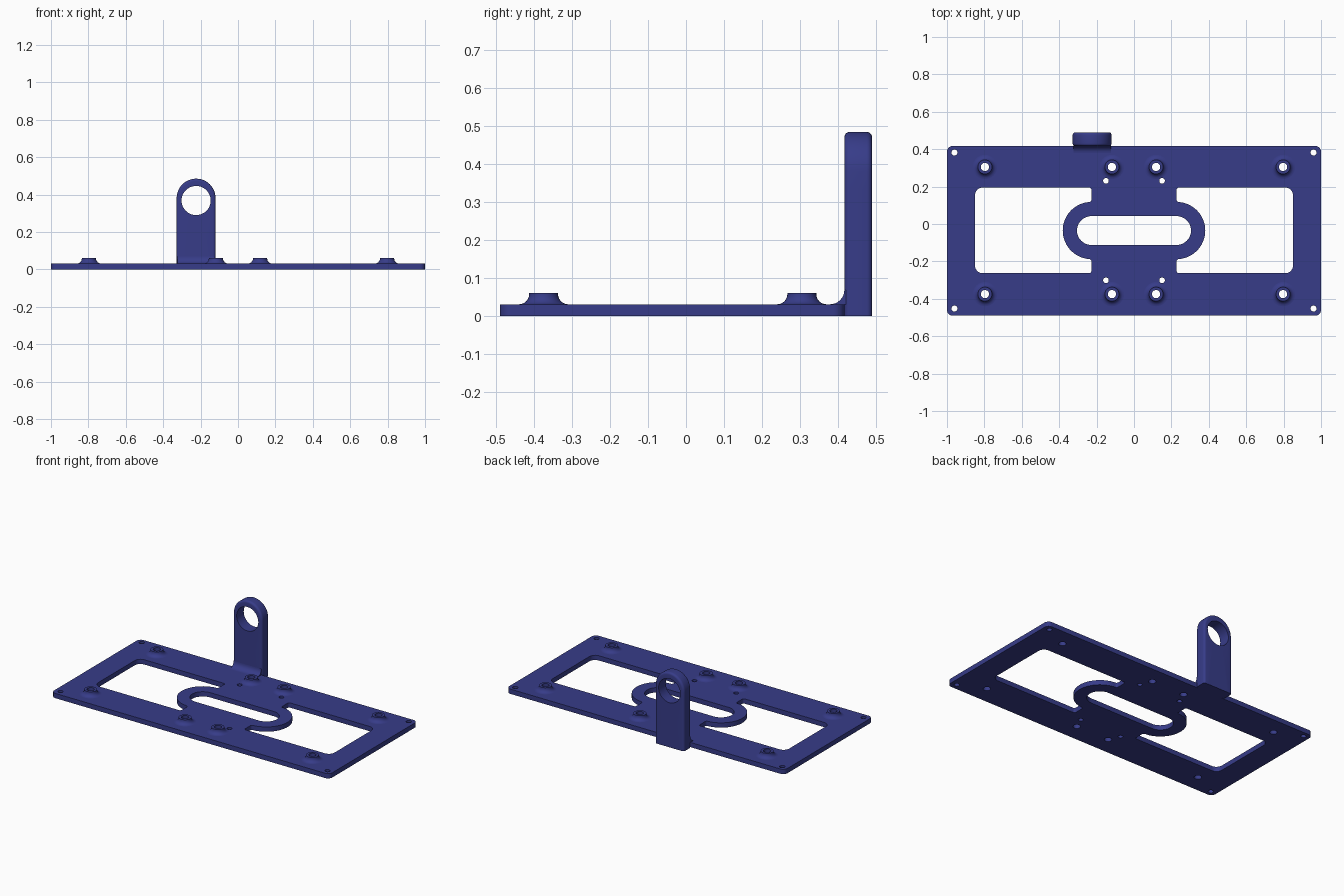
import bpy, bmesh, math
from mathutils import Vector

if "Cube" in bpy.data.objects:
    bpy.data.objects.remove(bpy.data.objects["Cube"])

navy = bpy.data.materials.new("navy_blue")
navy.diffuse_color = (0.038, 0.045, 0.25, 1)
navy.use_nodes = True
navy.node_tree.nodes["Principled BSDF"].inputs["Base Color"].default_value = navy.diffuse_color

T = 0.031              # plate thickness
Y0, Y1 = -0.49, 0.417  # plate front and back edge
YC = -0.035            # centre line of plate
TAB_X, TAB_W, TAB_Y = -0.224, 0.104, 0.49


def finish(obj):
    obj.data.materials.clear()
    obj.data.materials.append(navy)
    bpy.ops.object.select_all(action='DESELECT')
    obj.select_set(True)
    bpy.context.view_layer.objects.active = obj
    bpy.ops.object.shade_smooth_by_angle(angle=math.radians(32))


def from_bmesh(name, bm):
    bmesh.ops.recalc_face_normals(bm, faces=bm.faces)
    me = bpy.data.meshes.new(name)
    bm.to_mesh(me)
    bm.free()
    obj = bpy.data.objects.new(name, me)
    bpy.context.collection.objects.link(obj)
    finish(obj)
    return obj


def arc(cx, cy, r, a0, a1, n):
    return [(cx + r * math.cos(math.radians(a0 + (a1 - a0) * i / n)),
             cy + r * math.sin(math.radians(a0 + (a1 - a0) * i / n))) for i in range(n + 1)]


def circle(cx, cy, r, n=32):
    return arc(cx, cy, r, 0, 360, n)[:-1]


def rounded(corners, n=6):
    """Right-angled corners (x, y, radius) turned into a rounded outline."""
    out = []
    for i, (x, y, r) in enumerate(corners):
        p = Vector((x, y))
        if r == 0:
            out.append((x, y))
            continue
        a = (Vector(corners[i - 1][:2]) - p).normalized() * r
        b = (Vector(corners[(i + 1) % len(corners)][:2]) - p).normalized() * r
        for k in range(n + 1):
            t = math.pi / 2 * k / n
            out.append(tuple(p + a * (1 - math.sin(t)) + b * (1 - math.cos(t))))
    return out


# Base plate: outline with windows, slot and holes
loops = [rounded([(-1, Y0, .03), (1, Y0, .03), (1, Y1, .03), (-1, Y1, .03)])]
bulge = [(x, y, 0) for x, y in arc(.228, YC, .153, -80, 80, 28)]
window = rounded([(.228, YC + .153, .012), (.228, .195, .012), (.85, .195, .04),
                  (.85, -.263, .04), (.228, -.263, .012), (.228, YC - .153, .012)] + bulge)
loops += [window, [(-x, y) for x, y in window]]
loops.append(arc(.228, YC, .077, -90, 90, 24) + arc(-.228, YC, .077, 90, 270, 24))
posts = [(x, YC + s * .34) for x in (-.797, -.118, .118, .797) for s in (-1, 1)]
loops += [circle(x, y, .022) for x, y in posts]
for sx in (-1, 1):
    for sy in (-1, 1):
        loops.append(circle(sx * .96, YC + sy * .417, .016, 24))
        loops.append(circle(sx * .15, YC + sy * .266, .015, 24))

curve = bpy.data.curves.new("base_plate_outline", 'CURVE')
curve.dimensions = '2D'
curve.fill_mode = 'BOTH'
curve.extrude = T / 2
for pts in loops:
    sp = curve.splines.new('POLY')
    sp.points.add(len(pts) - 1)
    for p, (x, y) in zip(sp.points, pts):
        p.co = (x, y, 0, 1)
    sp.use_cyclic_u = True
tmp = bpy.data.objects.new("outline", curve)
bpy.context.collection.objects.link(tmp)
bpy.context.view_layer.update()
mesh = bpy.data.meshes.new_from_object(tmp.evaluated_get(bpy.context.evaluated_depsgraph_get()))
bpy.data.objects.remove(tmp)
bm = bmesh.new()
bm.from_mesh(mesh)
bmesh.ops.remove_doubles(bm, verts=bm.verts, dist=1e-5)
bmesh.ops.translate(bm, verts=bm.verts, vec=(0, 0, T / 2))
from_bmesh("base_plate", bm)


# Lofting helper for closed rings of equal length
def loft(bm, rings, close):
    vs = [[bm.verts.new(p) for p in ring] for ring in rings]
    n = len(vs[0])
    for k in range(len(vs) if close else len(vs) - 1):
        a, b = vs[k], vs[(k + 1) % len(vs)]
        for i in range(n):
            j = (i + 1) % n
            bm.faces.new((a[i], a[j], b[j], b[i]))


# Standoffs with a flared foot and a through hole
section = [(.022, T), (.022, .061), (.038, .061)] + arc(.065, T + .027, .027, 180, 270, 6)
for x, y in posts:
    bm = bmesh.new()
    loft(bm, [[(px, py, z) for px, py in circle(x, y, r)] for r, z in section], False)
    from_bmesh("standoff", bm)


# Upright tab: rounded top, round eye, softened edges
def tab_ring(d, y):
    w = TAB_W - d
    pts = arc(0, .381, w, 0, 180, 24)
    pts += [(-w, .381 * (1 - k / 8)) for k in range(1, 9)]
    pts += [(-w + 2 * w * k / 8, 0) for k in range(1, 9)]
    pts += [(w, .381 * k / 8) for k in range(1, 8)]
    return [(TAB_X + px, y, pz) for px, pz in pts]


def eye_ring(y):
    return [(TAB_X + px, y, pz) for px, pz in circle(0, .368, .078, 48)]


R = .014
rings = [eye_ring(Y1)]
edge = [(R * (1 - math.sin(t)), R * (1 - math.cos(t))) for t in
        [math.pi / 2 * k / 5 for k in range(6)]]
rings += [tab_ring(d, Y1 + dy) for d, dy in edge]
rings += [tab_ring(d, TAB_Y - dy) for d, dy in reversed(edge)]
rings.append(eye_ring(TAB_Y))
bm = bmesh.new()
loft(bm, rings, True)
from_bmesh("upright_tab", bm)

# Concave fillet between tab and plate
prof = [(Y1 + .005, T)] + arc(Y1 - .038, T + .038, .038, 270, 360, 8) + [(Y1 + .005, T + .038)]
bm = bmesh.new()
ends = [[bm.verts.new((TAB_X + s * (TAB_W - .004), y, z)) for y, z in prof] for s in (-1, 1)]
n = len(prof)
for i in range(n):
    j = (i + 1) % n
    bm.faces.new((ends[0][i], ends[0][j], ends[1][j], ends[1][i]))
bm.faces.new(ends[0])
bm.faces.new(ends[1])
from_bmesh("tab_fillet", bm)
